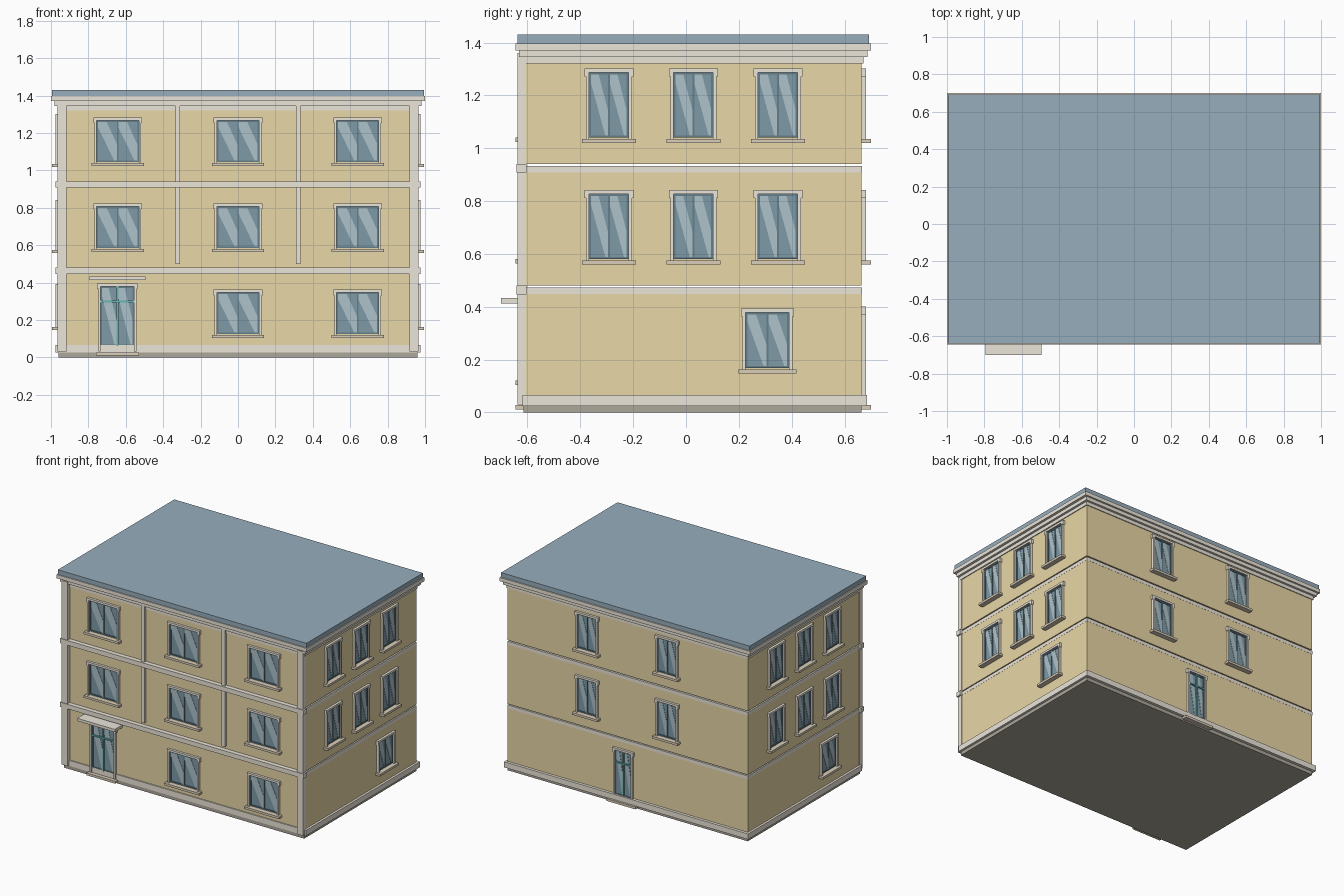
import bpy, bmesh
from mathutils import Vector

if "Cube" in bpy.data.objects:
    bpy.data.objects.remove(bpy.data.objects["Cube"])

COL = {"wall": (.81, .68, .38), "trim": (.84, .79, .70), "sill": (.70, .62, .49),
       "roof": (.31, .42, .50), "glass": (.21, .33, .39), "shine": (.42, .55, .60),
       "sash": (.13, .21, .25), "teal": (.13, .47, .45), "base": (.42, .39, .33)}
MATS = {}
for n, c in COL.items():
    MATS[n] = bpy.data.materials.new(n)
    MATS[n].diffuse_color = (*c, 1)

X, Y0, Y1 = .96, -.61, .665          # wall planes


def prisms(name, mat, profiles, place=lambda u, z, d: (u, d, z)):
    """One object from several (polygon[(u, z)], d0, d1) extrusions."""
    bm = bmesh.new()
    for pts, d0, d1 in profiles:
        a = [bm.verts.new(place(u, z, d0)) for u, z in pts]
        b = [bm.verts.new(place(u, z, d1)) for u, z in pts]
        bm.faces.new(a)
        bm.faces.new(b[::-1])
        for i in range(len(a)):
            j = (i + 1) % len(a)
            bm.faces.new((a[j], a[i], b[i], b[j]))
    bmesh.ops.recalc_face_normals(bm, faces=bm.faces)
    me = bpy.data.meshes.new(name)
    bm.to_mesh(me)
    bm.free()
    me.materials.append(MATS[mat])
    ob = bpy.data.objects.new(name, me)
    bpy.context.collection.objects.link(ob)


def rect(u0, u1, z0, z1, d0, d1):
    return ([(u0, z0), (u1, z0), (u1, z1), (u0, z1)], d0, d1)


def box(name, mat, x0, x1, y0, y1, z0, z1):
    prisms(name, mat, [rect(x0, x1, z0, z1, y0, y1)])


# facade mappings: u along the wall, z up, d outwards
SIDES = {"front": lambda u, z, d: (u, Y0 - d, z),
         "back": lambda u, z, d: (u, Y1 + d, z),
         "right": lambda u, z, d: (X + d, u, z),
         "left": lambda u, z, d: (-X - d, u, z)}
FLIP = {"front": 1, "right": 1, "back": -1, "left": -1}


def glazing(name, side, u, w, z0, z1):
    """Glass, sash bars and diagonal highlights."""
    P, s, h, t = SIDES[side], FLIP[side], w / 2, .008
    prisms(name + "_glass", "glass", [rect(u - h, u + h, z0, z1, -.01, .002)], P)
    prisms(name + "_sash", "sash", [
        rect(u - h, u - h + t, z0, z1, 0, .007), rect(u + h - t, u + h, z0, z1, 0, .007),
        rect(u - h + t, u + h - t, z0, z0 + t, 0, .007),
        rect(u - h + t, u + h - t, z1 - t, z1, 0, .007),
        rect(u - t / 2, u + t / 2, z0 + t, z1 - t, 0, .007)], P)
    shine = []
    for a in (-h + t, t / 2):
        p, H = h - 1.5 * t, z1 - z0 - 2 * t
        top = z1 - t
        pts = [(0, 1), (.45, 1), (1, .42), (1, .0), (.85, 0), (0, .85)]
        shine.append(([(u + s * (a + p * i), top - H * (1 - j)) for i, j in pts], .002, .004))
    prisms(name + "_shine", "shine", shine, P)


def surround(name, side, u, w, z0, z1):
    """Jambs and eared head."""
    h = w / 2
    prisms(name + "_frame", "trim", [
        rect(u - h - .012, u - h, z0, z1, 0, .017), rect(u + h, u + h + .012, z0, z1, 0, .017),
        rect(u - h - .012, u + h + .012, z1, z1 + .015, 0, .017),
        rect(u - h - .018, u - h - .012, z1 - .015, z1 + .015, 0, .017),
        rect(u + h + .012, u + h + .018, z1 - .015, z1 + .015, 0, .017)], SIDES[side])


def window(name, side, u, w, z0, z1):
    glazing(name, side, u, w, z0, z1)
    surround(name, side, u, w, z0 - .005, z1)
    h = w / 2 + .027
    prisms(name + "_sill", "sill", [rect(u - h, u + h, z0 - .021, z0 - .005, 0, .035)], SIDES[side])


def door(name, side, u, w, z0, z1):
    glazing(name, side, u, w, z0, z1)
    surround(name, side, u, w, z0 - .03, z1)
    prisms(name + "_bars", "teal", [rect(u - w / 2, u + w / 2, .293, .303, 0, .012),
                                    rect(u - .005, u + .005, z0, z1, 0, .011)], SIDES[side])
    prisms(name + "_step", "sill", [rect(u - .115, u + .115, .01, .027, -.02, .035)], SIDES[side])


# storeys separated by a thin shadow gap, each topped by a flush band
box("foundation", "base", -X, X, Y0 - .005, Y1, 0, .025)
for i, (z0, z1) in enumerate([(.025, .448), (.48, .908), (.941, 1.37)]):
    box(f"storey_{i}", "wall", -X, X, Y0, Y1, z0, z1)
    if i < 2:
        box(f"storey_band_{i}", "trim", -X - .001, X + .001, Y0, Y1 + .001, z1, z1 + .025)

# plinth, frieze, cornice and flat roof
box("plinth", "trim", -X - .016, X + .016, Y0 - .008, Y1 + .02, .025, .065)
box("frieze", "trim", -X - .006, X + .006, Y0 - .006, Y1 + .006, 1.32, 1.35)
box("frieze_moulding", "trim", -X - .022, X + .022, Y0 - .022, Y1 + .022, 1.345, 1.372)
box("cornice", "trim", -1, 1, -.645, .70, 1.37, 1.397)
box("roof", "roof", -.994, .994, -.638, .692, 1.395, 1.43)

# front pilasters, strips and bands
for s in (-1, 1):
    a, b = sorted((s * .917, s * .964))
    box("corner_pilaster", "trim", a, b, Y0 - .027, Y0 + .005, .03, 1.36)
    box("wall_strip", "trim", s * .322 - .013, s * .322 + .013, Y0 - .018, Y0, .5, 1.36)
for z0, z1 in ((.447, .48), (.907, .941)):
    box("front_band", "trim", -.975, .975, Y0 - .032, Y0 + .006, z0, z1)

# front windows and entrance
for r, z in enumerate((.125, .585, 1.045)):
    for c, u in enumerate((-.643, 0, .64)):
        if r or c:
            window(f"front_window_{r}_{c}", "front", u, .225, z, z + .222)
door("front_door", "front", -.645, .18, .06, .38)
box("door_canopy", "trim", -.795, -.495, -.70, Y0, .413, .433)

# side windows: the left side is the right side turned half round
for side, s in (("right", 1), ("left", -1)):
    for r, z in enumerate((.58, 1.04)):
        for c in (-1, 0, 1):
            window(f"{side}_window_{r + 1}_{c + 1}", side, .028 + c * .32, .15, z, z + .247)
    window(f"{side}_window_ground", side, .028 + s * .28, .165, .168, .378)

# back windows and door
for r, z in enumerate((.58, 1.04)):
    for c, u in enumerate((-.32, .32)):
        window(f"back_window_{r + 1}_{c}", "back", u, .15, z, z + .247)
door("back_door", "back", .03, .13, .06, .385)

for m in bpy.data.materials:
    if m.users and not m.is_grease_pencil:
        m.use_nodes = True
        m.node_tree.nodes["Principled BSDF"].inputs["Base Color"].default_value = m.diffuse_color
